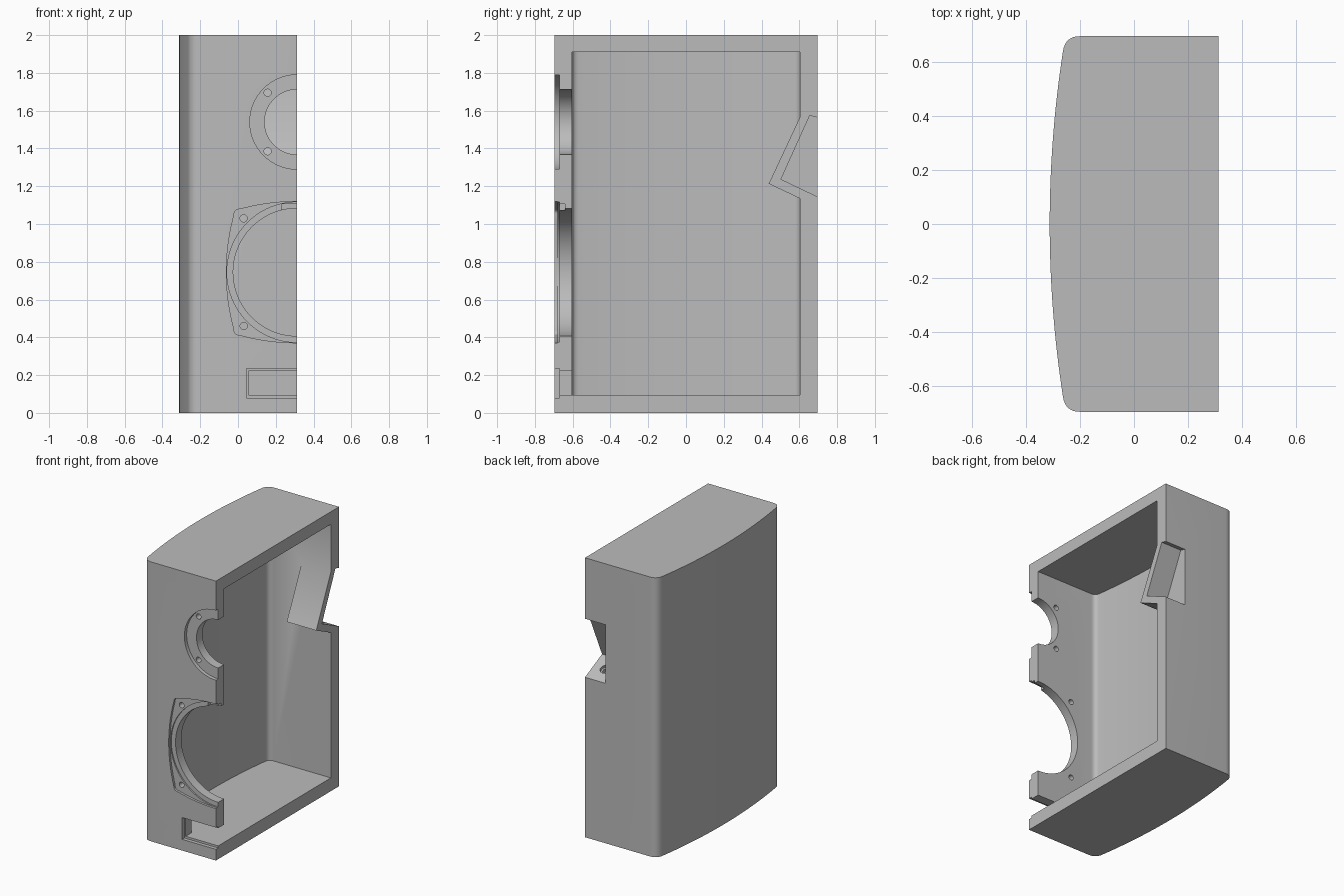
import bpy, bmesh
from math import sin, cos, tau
from mathutils import Vector, Matrix

if "Cube" in bpy.data.objects:
    bpy.data.objects.remove(bpy.data.objects["Cube"])

HX, HY, TOP, WALL = 0.3125, 0.696, 2.0, 0.092
FRONT, INSIDE, REBATE = -HY, -HY + WALL, -HY + 0.026
OVER = HX + 0.1          # everything is built past the cut plane, then sliced

grey = bpy.data.materials.new("cabinet grey")
grey.use_nodes = True
grey.diffuse_color = (0.5, 0.5, 0.5, 1)
grey.node_tree.nodes["Principled BSDF"].inputs["Base Color"].default_value = (0.5, 0.5, 0.5, 1)


def prism(name, points, axis, low, high):
    """Extrude a flat outline along one axis."""
    place = {"x": lambda a, b, d: (d, a, b),
             "y": lambda a, b, d: (a, d, b),
             "z": lambda a, b, d: (a, b, d)}[axis]
    bm = bmesh.new()
    rings = [[bm.verts.new(place(a, b, d)) for a, b in points] for d in (low, high)]
    bm.faces.new(rings[0])
    bm.faces.new(rings[1])
    n = len(points)
    for i in range(n):
        j = (i + 1) % n
        bm.faces.new((rings[0][i], rings[0][j], rings[1][j], rings[1][i]))
    bmesh.ops.recalc_face_normals(bm, faces=bm.faces)
    mesh = bpy.data.meshes.new(name)
    bm.to_mesh(mesh)
    bm.free()
    mesh.materials.append(grey)
    obj = bpy.data.objects.new(name, mesh)
    bpy.context.collection.objects.link(obj)
    return obj


def rect(a0, a1, b0, b1):
    return [(a0, b0), (a1, b0), (a1, b1), (a0, b1)]


def circle(a, b, r, n=64):
    return [(a + r * cos(tau * i / n), b + r * sin(tau * i / n)) for i in range(n)]


def bend(p, q, r, steps=8):
    """Rounded corner from p to r, pulled towards q."""
    p, q, r = Vector(p), Vector(q), Vector(r)
    return [tuple(p * (1 - t) ** 2 + q * 2 * t * (1 - t) + r * t * t)
            for t in (i / steps for i in range(steps + 1))]


def cabinet_outline(x_mid, half_y, radius):
    """Plan shape: one bowed side with rounded corners, straight elsewhere."""
    bow = lambda y: x_mid + 0.12 * y * y
    yc, xc = half_y - radius, bow(half_y)
    corner = bend((bow(yc), yc), (xc, half_y), (xc + radius, half_y))
    side = [(bow(yc * i / 16), yc * i / 16) for i in range(-15, 16)]
    lower = [(x, -y) for x, y in reversed(corner)]
    return [(OVER, -half_y)] + lower + side + corner + [(OVER, half_y)]


def bowed_square(ca, cb, half, span):
    """Square with four bowed sides and rounded corners."""
    bow = lambda t: half - 0.04 * (t / span) ** 2
    edge = [(bow(span * i / 10), span * i / 10) for i in range(-10, 10)]
    edge += bend((bow(span), span), (bow(span), bow(span)), (span, bow(span)))[:-1]
    points = []
    for _ in range(4):
        points += [(ca + a, cb + b) for a, b in edge]
        edge = [(-b, a) for a, b in edge]
    return points


def combine(body, tool, operation="DIFFERENCE"):
    """Apply a boolean and discard the tool."""
    mod = body.modifiers.new("shape", "BOOLEAN")
    mod.operation, mod.object, mod.solver = operation, tool, "EXACT"
    graph = bpy.context.evaluated_depsgraph_get()
    mesh = bpy.data.meshes.new_from_object(body.evaluated_get(graph))
    body.modifiers.clear()
    body.data = mesh
    bpy.data.objects.remove(tool)


# Hollow cabinet shell
cabinet = prism("speaker_cabinet_half", cabinet_outline(-HX, HY, 0.055), "z", 0, TOP)
combine(cabinet, prism("cavity", cabinet_outline(-HX + WALL, HY - WALL, 0.035),
                       "z", 0.095, TOP - 0.09))

# Slanted connector housing inside the back wall, and its pocket
housing = [(0.65, 1.667), (0.605, 1.57), (0.438, 1.213), (0.605, 1.134), (0.65, 1.113)]
combine(cabinet, prism("housing", housing, "x", 0.08, OVER), "UNION")
pocket = [(0.75, 1.55), (0.655, 1.574), (0.503, 1.237), (0.75, 1.119)]
combine(cabinet, prism("pocket", pocket, "x", 0.15, OVER + 0.1))

# Stepped connector hole through the pocket ledge
for radius, depth in ((0.035, 0.02), (0.022, 0.12)):
    hole = prism("connector_hole", circle(0, 0, radius, 24), "z", -depth, 0.03)
    hole.data.transform(Matrix.Translation((0.22, 0.6, 1.191)) @
                        Vector((0, 0.43, 0.9)).to_track_quat("Z", "Y").to_matrix().to_4x4())
    combine(cabinet, hole)

# Front cut-outs: (outline, depth reached)
TWEETER, WOOFER = 1.54, 0.745
through = INSIDE + 0.02
cuts = [
    (circle(HX, TWEETER, 0.25), REBATE),
    (circle(HX, TWEETER, 0.172), through),
    (bowed_square(HX, WOOFER, 0.374, 0.3), FRONT + 0.016),
    (circle(HX, WOOFER, 0.371, 96), REBATE),
    (circle(HX, WOOFER, 0.338, 96), through),
    (rect(0.23, OVER, 1.07, 1.105), FRONT + 0.056),
    (rect(0.045, OVER + 0.1, 0.08, 0.236), REBATE),
    (rect(0.055, OVER + 0.1, 0.095, 0.222), through),
]
# Screw holes
for x, middle, offset in ((0.157, TWEETER, 0.155), (0.03, WOOFER, 0.285)):
    cuts += [(circle(x, middle + s * offset, 0.019, 20), through) for s in (-1, 1)]
for outline, depth in cuts:
    combine(cabinet, prism("front_cutter", outline, "y", FRONT - 0.05, depth))

# Slice the cabinet down its middle
combine(cabinet, prism("slice", rect(-1, 1, -0.5, 2.5), "x", HX, HX + 0.5))

bpy.ops.object.select_all(action="DESELECT")
cabinet.select_set(True)
bpy.context.view_layer.objects.active = cabinet
bpy.ops.object.shade_smooth_by_angle(angle=0.5)
